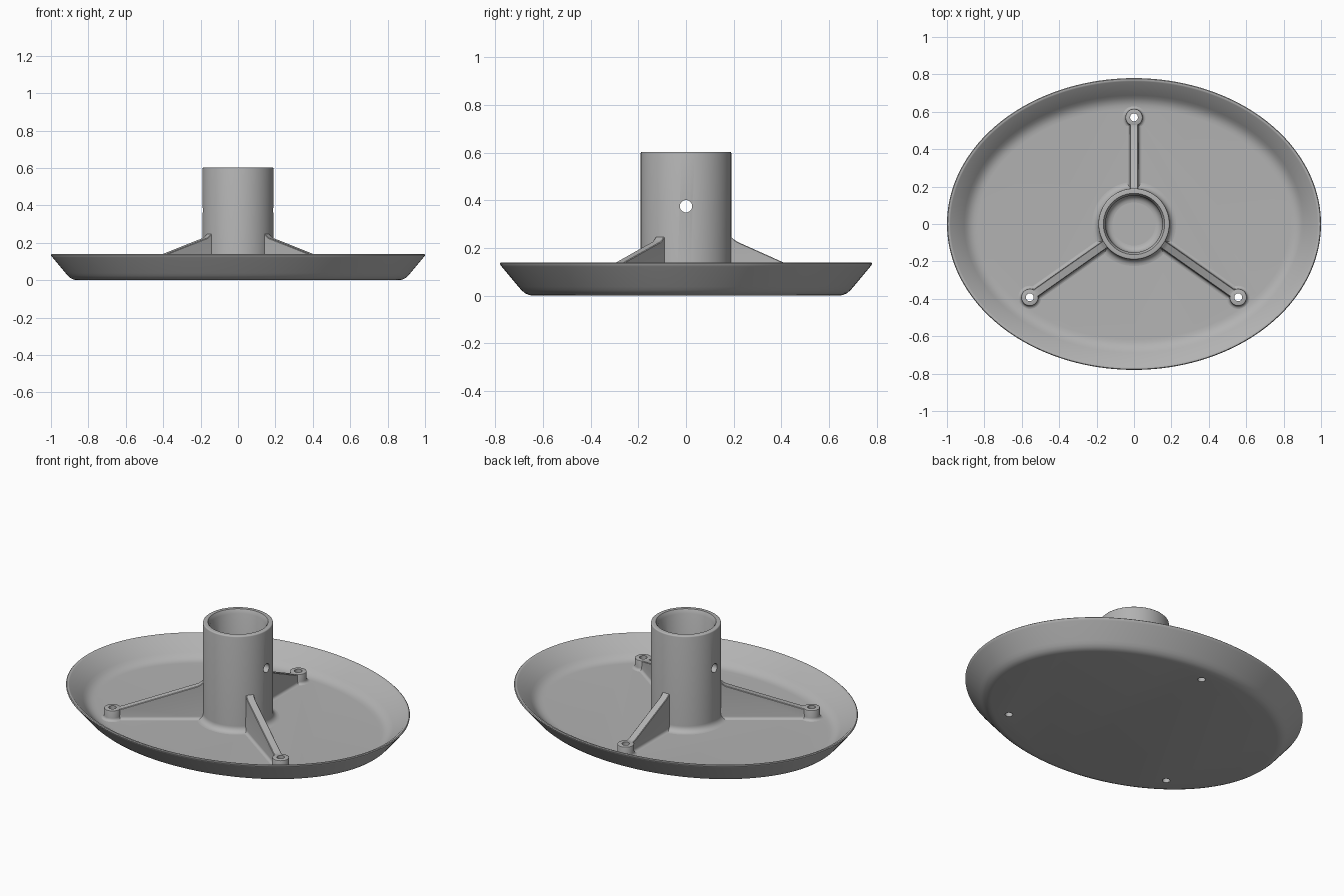
import bpy
import bmesh
from math import sin, cos, pi, tau, atan2, hypot, radians
from mathutils import Matrix

if "Cube" in bpy.data.objects:
    bpy.data.objects.remove(bpy.data.objects["Cube"])

FLOOR = 0.03          # top of the dish floor
SUNK = 0.015          # parts start inside the floor
BOSS_TOP = 0.09
BOSSES = {"back": (0, 0.57), "front_left": (0.557, -0.392), "front_right": (-0.557, -0.392)}

grey = bpy.data.materials.new("grey")
grey.use_nodes = True
grey.diffuse_color = (0.45, 0.45, 0.45, 1)
grey.node_tree.nodes["Principled BSDF"].inputs["Base Color"].default_value = grey.diffuse_color


def arc(cx, cz, r, start, end, steps=6):
    """Points on a circular arc, angles in degrees."""
    angles = [radians(start + (end - start) * i / steps) for i in range(steps + 1)]
    return [(cx + r * cos(a), cz + r * sin(a)) for a in angles]


def finish(name, bm):
    bmesh.ops.recalc_face_normals(bm, faces=bm.faces)
    mesh = bpy.data.meshes.new(name)
    bm.to_mesh(mesh)
    bm.free()
    mesh.materials.append(grey)
    obj = bpy.data.objects.new(name, mesh)
    bpy.context.collection.objects.link(obj)
    return obj


def loft(name, rings, closed=False):
    """Skin a list of rings; close into a loop or cap both ends."""
    bm = bmesh.new()
    loops = [[bm.verts.new(p) for p in ring] for ring in rings]
    n = len(loops[0])
    pairs = list(zip(loops, loops[1:])) + ([(loops[-1], loops[0])] if closed else [])
    for a, b in pairs:
        for i in range(n):
            j = (i + 1) % n
            bm.faces.new((a[i], a[j], b[j], b[i]))
    if not closed:
        bm.faces.new(loops[0])
        bm.faces.new(loops[-1])
    return finish(name, bm)


def ellipse(rx, ry, z, n, centre=(0, 0)):
    return [(centre[0] + rx * cos(tau * i / n), centre[1] + ry * sin(tau * i / n), z)
            for i in range(n)]


def lathe(name, profile, n=64, centre=(0, 0), closed=False):
    return loft(name, [ellipse(r, r, z, n, centre) for r, z in profile], closed)


def drill(obj, cutter):
    mod = obj.modifiers.new("hole", 'BOOLEAN')
    mod.operation = 'DIFFERENCE'
    mod.solver = 'EXACT'
    mod.object = cutter
    bpy.context.view_layer.objects.active = obj
    bpy.ops.object.modifier_apply(modifier=mod.name)


def smooth(obj):
    bpy.ops.object.select_all(action='DESELECT')
    obj.select_set(True)
    bpy.context.view_layer.objects.active = obj
    bpy.ops.object.shade_smooth_by_angle(angle=radians(32))


# Oval dish: (inset from the rim, height), from under the base, over the lip, to the floor
outside = [(0.14, 0), (0.122, 0.003), (0.105, 0.011), (0.09, 0.024), (0.078, 0.038),
           (0.008, 0.122)]
lip = [(0.001, 0.131), (0, 0.136), (0.004, 0.14), (0.012, 0.14), (0.018, 0.137)]
inside = [(0.092, 0.062), (0.107, 0.048), (0.125, 0.037), (0.145, 0.031), (0.165, FLOOR)]
dish = loft("dish", [ellipse(1 - d, 0.78 - d, z, 160) for d, z in outside + lip + inside])

# Hollow post with a rounded foot, chamfered mouth and rounded bore bottom
bore = [(0.115, SUNK)] + arc(0.115, FLOOR + 0.037, 0.037, -90, 0) + [(0.152, 0.58)]
mouth = [(0.164, 0.603), (0.183, 0.603)] + arc(0.183, 0.596, 0.007, 60, 0, 2)
foot = arc(0.225, FLOOR + 0.035, 0.035, 180, 270) + [(0.225, SUNK)]
post = lathe("post", bore + mouth + foot, closed=True)

# Cross pin hole through the post
pin = lathe("pin_cutter", [(0.026, -0.4), (0.026, 0.4)], 32)
pin.data.transform(Matrix.Translation((0, 0, 0.375)) @ Matrix.Rotation(pi / 2, 4, 'Y'))
drill(post, pin)
bpy.data.objects.remove(pin)

parts = [dish, post]
for side, (x, y) in BOSSES.items():
    # Screw boss with a flared foot, drilled through with the dish
    flare = [(0.062, SUNK)] + arc(0.062, FLOOR + 0.016, 0.016, 270, 180, 4)
    top = arc(0.041, BOSS_TOP - 0.005, 0.005, 0, 90, 2)
    boss = lathe(side + "_boss", flare + top, 40, (x, y))
    screw = lathe("screw_cutter", [(0.021, -0.1), (0.021, 0.3)], 32, (x, y))
    drill(dish, screw)
    drill(boss, screw)
    bpy.data.objects.remove(screw)

    # Sloping rib from the post to the boss, curving up at the post
    reach = hypot(x, y)
    stations = [(0.17, 0.255), (0.19, 0.246), (0.2, 0.236), (0.215, 0.226),
                (reach - 0.06, 0.094), (reach - 0.045, BOSS_TOP), (reach - 0.03, BOSS_TOP)]
    rings = []
    for along, height in stations:
        half = arc(0.04, FLOOR + 0.016, 0.016, 270, 180, 4)
        half = [(0.04, SUNK)] + half + [(0.022, height - 0.003), (0.019, height)]
        section = half + [(-w, z) for w, z in reversed(half)]
        rings.append([(along, w, z) for w, z in section])
    rib = loft(side + "_rib", rings)
    rib.data.transform(Matrix.Rotation(atan2(y, x), 4, 'Z'))
    parts += [boss, rib]

for part in parts:
    smooth(part)
